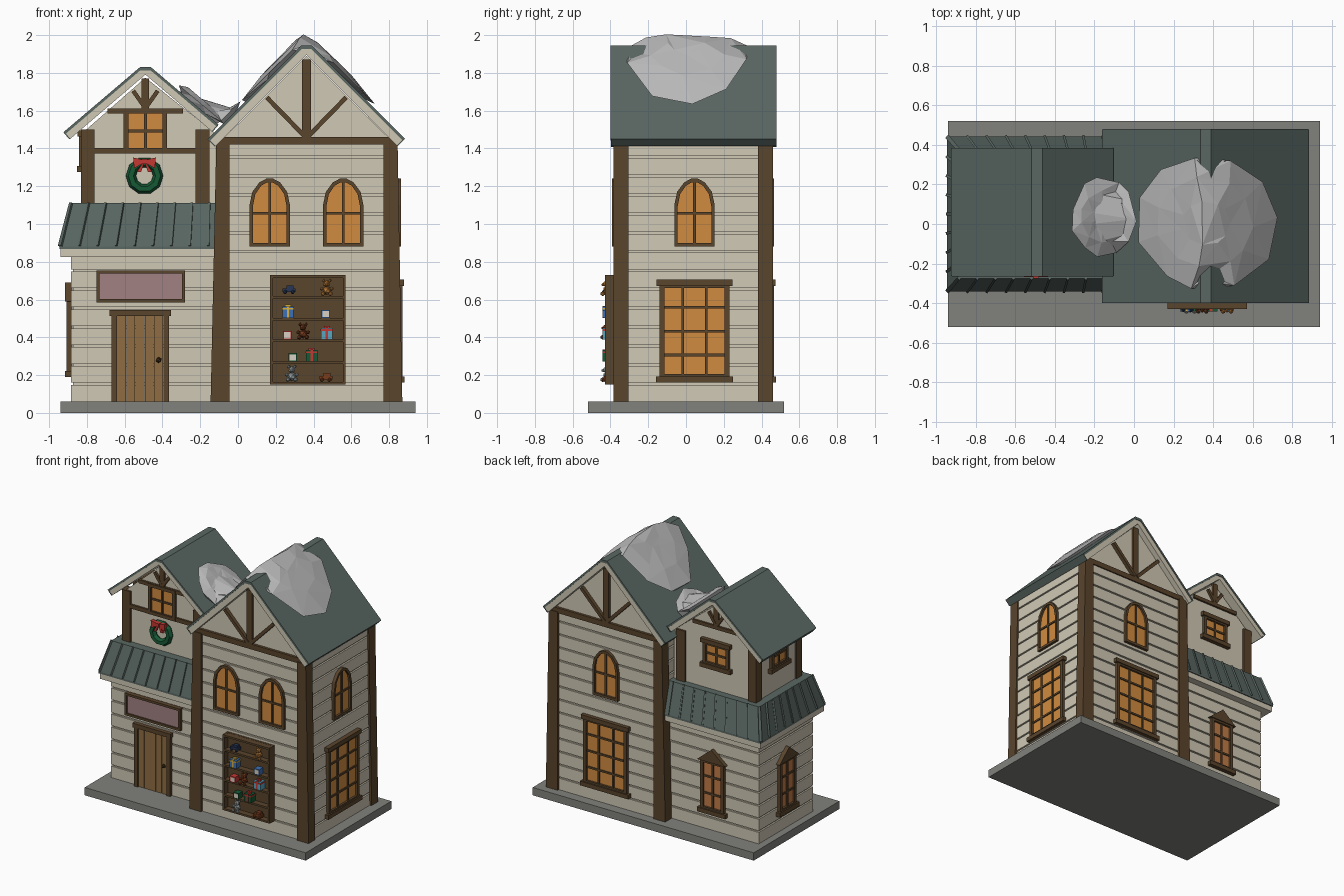
import bpy, bmesh, math, random
from mathutils import Vector, Matrix

if "Cube" in bpy.data.objects:
    bpy.data.objects.remove(bpy.data.objects["Cube"])

random.seed(4)
mats = {}
COL = dict(wall="cfc7b3", brown="5a4630", dark="46331f", roof="5a6762", glass="d08a42", rose_glass="c07a48",
           base="80807c", snow="b8b8b8", door="8f6d45", pink="a08080", green="1d5a38", red="c23a35",
           blue="3f6fb5", navy="2d3a58", tan="b5793a", bear="7a3f22", grey="9aa3a3", cream="d8cfc4",
           yellow="d8b040", sky="5aa5c0")

def mat(c):
    if c not in mats:
        m = bpy.data.materials.new(c)
        rgb = [(int(COL[c][i:i + 2], 16) / 255) ** 2.2 for i in (0, 2, 4)]
        m.diffuse_color = (*rgb, 1)
        m.use_nodes = True
        m.node_tree.nodes["Principled BSDF"].inputs["Base Color"].default_value = m.diffuse_color
        mats[c] = m
    return mats[c]

def make(name, bm, col, loc=(0, 0, 0), rot=0):
    bmesh.ops.recalc_face_normals(bm, faces=bm.faces)
    me = bpy.data.meshes.new(name)
    bm.to_mesh(me)
    bm.free()
    me.materials.append(mat(col))
    ob = bpy.data.objects.new(name, me)
    ob.location, ob.rotation_euler = loc, (0, 0, math.radians(rot))
    bpy.context.collection.objects.link(ob)
    return ob

def skin(bm, loops):
    vs = [[bm.verts.new(p) for p in l] for l in loops]
    n = len(vs[0])
    for a, b in zip(vs, vs[1:]):
        for i in range(n):
            bm.faces.new((a[i], a[(i + 1) % n], b[(i + 1) % n], b[i]))
    bm.faces.new(vs[0])
    bm.faces.new(vs[-1])

def loft(bm, rings):  # rectangles (x0, x1, y0, y1, z)
    skin(bm, [[(a, c, z), (b, c, z), (b, d, z), (a, d, z)] for a, b, c, d, z in rings])

def box(bm, x0, x1, y0, y1, z0, z1):
    loft(bm, [(x0, x1, y0, y1, z0), (x0, x1, y0, y1, z1)])

def prism(bm, pts, y0, y1):
    skin(bm, [[(x, y, z) for x, z in pts] for y in (y0, y1)])

def beam(bm, p, q, w, d):
    p, q = Vector(p), Vector(q)
    r = (q - p).to_track_quat('Z', 'Y').to_matrix().to_4x4()
    bmesh.ops.create_cube(bm, size=1, matrix=Matrix.Translation((p + q) / 2) @ r @ Matrix.Diagonal((w, d, (q - p).length, 1)))

def ball(bm, c, r):
    bmesh.ops.create_icosphere(bm, subdivisions=1, radius=r, matrix=Matrix.Translation(c))

def boxes(name, col, *bs, loc=(0, 0, 0), rot=0):
    bm = bmesh.new()
    for b in bs:
        box(bm, *b)
    return make(name, bm, col, loc, rot)

# Clapboard walls: boards separated by shallow grooves
def siding(name, x0, x1, y0, y1, z0, z1, taper):
    bm, rings, z = bmesh.new(), [], z0
    while z < z1 - 0.01:
        for zz, g in ((z, 0), (z + .088, 0), (z + .088, .012), (z + .1, .012)):
            zz = min(zz, z1)
            t = taper * (zz - z0) / (z1 - z0) + g
            rings.append((x0 + t, x1 - t, y0 + g, y1 - g, zz))
        z += .1
    loft(bm, rings)
    make(name, bm, "wall")

boxes("base_slab", "base", (-.94, .94, -.52, .52, 0, .06))
siding("tower_walls", -.13, .855, -.37, .445, .06, 1.43, .02)
siding("lower_house_walls", -.885, -.1, -.28, .38, .06, .85, 0)

# Tapered tower corner posts and gable timbers
TX, UX = .3625, -.49
bm = bmesh.new()
for y0, y1 in ((-.385, -.305), (.38, .46)):
    loft(bm, [(-.145, -.045, y0, y1, .06), (-.115, -.045, y0, y1, 1.43)])
    loft(bm, [(.77, .87, y0, y1, .06), (.77, .845, y0, y1, 1.43)])
make("tower_corner_posts", bm, "brown")
bm = bmesh.new()
prism(bm, [(-.11, 1.42), (.835, 1.42), (TX, 1.89)], -.36, .435)
make("tower_gable_wall", bm, "wall")
bm = bmesh.new()
for y in (-.365, .44):
    box(bm, -.11, .84, y - .015, y + .015, 1.42, 1.46)
    box(bm, TX - .023, TX + .023, y - .015, y + .015, 1.46, 1.87)
    for s in (-1, 1):
        beam(bm, (TX + s * .01, y, 1.465), (TX + s * .21, y, 1.67), .045, .024)
make("tower_gable_timbers", bm, "brown")

# Upper house walls, posts and timbers
bm = bmesh.new()
prism(bm, [(-.82, 1.1), (-.12, 1.1), (-.12, 1.48), (UX, 1.775), (-.82, 1.485)], -.21, .32)
make("upper_house_walls", bm, "wall")
bm = bmesh.new()
for y0, y1 in ((-.225, -.155), (.265, .335)):
    box(bm, -.83, -.76, y0, y1, 1.1, 1.5)
    box(bm, -.225, -.15, y0, y1, 1.1, 1.5)
for y in (-.212, .322):
    box(bm, -.69, -.29, y - .013, y + .013, 1.585, 1.612)
    box(bm, UX - .02, UX + .02, y - .013, y + .013, 1.61, 1.77)
    for s in (-1, 1):
        beam(bm, (UX + s * .005, y, 1.62), (UX + s * .065, y, 1.705), .03, .022)
box(bm, -.77, -.22, -.225, -.2, 1.372, 1.402)
make("upper_house_timbers", bm, "brown")

# Gable roofs: pale soffit board with a thin dark covering
def roof(name, xc, left, right, z0, slope, t, y0, y1):
    f, n = .027, Vector((slope, 1)).normalized()
    def line(d):
        e = lambda s, hw: (xc + s * (hw - d * n.x), z0 - slope * (hw - f) - d * n.y)
        h = d / n.y
        ridge = [(xc - f, z0 - h), (xc + f, z0 - h)] if d < .03 else [(xc - .002, z0 + slope * f - h), (xc + .002, z0 + slope * f - h)]
        return [e(-1, left)] + ridge + [e(1, right)]
    for part, a, b, g, col in (("covering", 0, .014, 0, "roof"), ("soffit", .014, t, .004, "wall")):
        bm = bmesh.new()
        prism(bm, line(a) + line(b)[::-1], y0 + g, y1 - g)
        make(f"{name}_{part}", bm, col)
    bm = bmesh.new()
    for s, hw in ((-1, left), (1, right)):
        p = Vector((xc + s * hw, z0 - slope * (hw - f)))
        o = Vector((s * n.x, n.y))
        along = Vector((s * n.y, -n.x)) * .006
        q = p - o * t
        prism(bm, [tuple(v) for v in (p, p + along, q + along, q)], y0 + .002, y1 - .002)
    make(f"{name}_eave_trim", bm, "roof")

roof("tower_roof", TX, .52, .517, 1.945, 1.0, .055, -.40, .48)
roof("upper_house_roof", UX, .43, .383, 1.832, .85, .05, -.265, .385)

# Skirt roof with standing seams
boxes("skirt_fascia", "wall", (-.94, -.11, -.335, .435, .825, .872))
bm = bmesh.new()
loft(bm, [(-.945, -.11, -.342, .442, .868), (-.945, -.11, -.342, .442, .882), (-.885, -.11, -.275, .375, 1.11)])
make("skirt_roof", bm, "roof")
bm = bmesh.new()
for i in range(9):
    t = i / 8
    xb, xt = -.938 + .78 * t, -.882 + .73 * t
    beam(bm, (xb, -.342, .884), (xt, -.275, 1.112), .012, .014)
    beam(bm, (xb, .442, .884), (xt, .375, 1.112), .012, .014)
    beam(bm, (-.945, -.336 + .772 * t, .884), (-.885, -.272 + .644 * t, 1.112), .014, .012)
make("skirt_seams", bm, "roof")

# Rectangular windows, built facing -y then turned to their wall
def window(name, loc, rot, w, h, cols, rows, glass="glass", top="lintel", bw=.025):
    a = w / 2
    bm = bmesh.new()
    for s in (-1, 1):
        x = s * (a - bw / 2)
        box(bm, x - bw / 2, x + bw / 2, -.022, .01, 0, h)
    box(bm, -a, a, -.022, .01, h - bw, h)
    box(bm, -a, a, -.022, .01, 0, bw)
    for i in range(1, cols):
        x = -a + w * i / cols
        box(bm, x - .007, x + .007, -.015, .01, bw, h - bw)
    for i in range(1, rows):
        z = h * i / rows
        box(bm, -a + bw, a - bw, -.014, .01, z - .007, z + .007)
    if top != "plain":
        box(bm, -a - .02, a + .02, -.032, .01, -.02, .012)
    if top == "lintel":
        box(bm, -a - .015, a + .015, -.03, .01, h - .012, h + .02)
    if top == "pediment":
        prism(bm, [(-a - .02, h - .01), (a + .02, h - .01), (0, h + .09)], -.03, .01)
    make(name + "_frame", bm, "brown", loc, rot)
    boxes(name + "_glass", glass, (-a + .01, a - .01, -.006, .008, .01, h - .01), loc=loc, rot=rot)

window("tower_right_large_window", (.85, .045, .18), 90, .37, .505, 3, 4)
window("tower_back_large_window", (TX, .445, .18), 180, .37, .505, 3, 4)
window("lower_back_window", (-.5, .38, .21), 180, .2, .39, 2, 3, "rose_glass", "pediment")
window("lower_left_window", (-.885, .05, .21), -90, .2, .39, 2, 3, "rose_glass", "pediment")
window("upper_back_window", (UX, .32, 1.295), 180, .22, .18, 2, 2)
window("upper_left_window", (-.82, .055, 1.295), -90, .2, .18, 2, 2)
window("upper_front_window", (UX, -.21, 1.375), 0, .23, .235, 2, 2, "glass", "plain")

# Arched windows
def arched(name, loc, rot):
    half = [(.107, 0), (.107, .22), (.092, .29), (.055, .34), (.018, .36)]
    outer = half + [(-x, z) for x, z in half[::-1]]
    inner = [(x * .83, .18 + (z - .18) * .89) for x, z in outer]
    bm = bmesh.new()
    loops = [[bm.verts.new((x, y, z)) for x, z in p] for p, y in
             ((outer, .01), (outer, -.022), (inner, -.022), (inner, .01))]
    for a, b in zip(loops, loops[1:] + loops[:1]):
        for i in range(10):
            bm.faces.new((a[i], a[i - 1], b[i - 1], b[i]))
    box(bm, -.007, .007, -.015, .01, .015, .345)
    box(bm, -.095, .095, -.014, .01, .17, .184)
    make(name + "_frame", bm, "brown", loc, rot)
    bm = bmesh.new()
    prism(bm, [(x * 1.05, z) for x, z in inner], -.006, .008)
    make(name + "_glass", bm, "glass", loc, rot)

arched("tower_front_arch_left", (.168, -.37, .88), 0)
arched("tower_front_arch_right", (.557, -.37, .88), 0)
arched("tower_right_arch", (.84, .045, .88), 90)
arched("tower_back_arch", (TX, .445, .88), 180)

# Door and sign
boxes("door_frame", "brown", (-.67, -.64, -.305, -.27, .06, .52), (-.395, -.365, -.305, -.27, .06, .52),
      (-.68, -.355, -.312, -.27, .513, .545))
boxes("door_planks", "door", *[(-.64 + .049 * i, -.594 + .049 * i, -.292, -.27, .06, .515) for i in range(5)])
bm = bmesh.new()
ball(bm, (-.42, -.305, .28), .016)
make("door_knob", bm, "dark")
boxes("sign_frame", "brown", (-.75, -.28, -.305, -.27, .585, .602), (-.75, -.28, -.305, -.27, .738, .755),
      (-.75, -.733, -.305, -.27, .6, .74), (-.297, -.28, -.305, -.27, .6, .74))
boxes("sign_panel", "pink", (-.735, -.295, -.294, -.27, .6, .74))

# Wreath with bow
bpy.ops.mesh.primitive_torus_add(major_segments=10, minor_segments=6, major_radius=.072, minor_radius=.027,
                                 location=(UX - .005, -.225, 1.255), rotation=(math.pi / 2, 0, 0))
bpy.context.object.name = "wreath"
bpy.context.object.data.materials.append(mat("green"))
bm = bmesh.new()
for s in (-1, 1):
    x = UX - .005
    prism(bm, [(x, 1.325), (x + s * .055, 1.295), (x + s * .06, 1.352), (x, 1.338)], -.268, -.24)
    prism(bm, [(x, 1.33), (x + s * .012, 1.32), (x + s * .042, 1.275), (x + s * .018, 1.275)], -.262, -.245)
box(bm, x - .013, x + .013, -.275, -.24, 1.317, 1.345)
make("wreath_bow", bm, "red")

# Toy shelf
SZ = [.15, .258, .375, .488, .605, .715]
boxes("toy_shelf", "brown", (.17, .57, -.385, -.36, .15, .73), (.17, .185, -.43, -.36, .15, .73),
      (.555, .57, -.43, -.36, .15, .73), *[(.172, .568, -.43, -.36, z, z + .014) for z in SZ])
TY = -.415

def bear(name, x, z, col):
    bm = bmesh.new()
    ball(bm, (x, TY, z + .03), .025)
    ball(bm, (x, TY - .005, z + .064), .02)
    ball(bm, (x, TY - .024, z + .06), .009)
    for s in (-1, 1):
        ball(bm, (x + s * .016, TY, z + .08), .009)
        ball(bm, (x + s * .026, TY - .012, z + .038), .011)
        ball(bm, (x + s * .02, TY - .026, z + .012), .013)
    make(name, bm, col)

def gift(name, x, z, col, ribbon, w=.03, h=.06):
    boxes(name, col, (x - w, x + w, TY - .026, TY + .026, z, z + h))
    boxes(name + "_ribbon", ribbon, (x - .006, x + .006, TY - .028, TY + .028, z, z + h + .003),
          (x - w - .002, x + w + .002, TY - .028, TY + .028, z + h * .75, z + h * .9),
          (x - .016, x + .016, TY - .008, TY + .008, z + h, z + h + .012))

def block(name, x, z, col):
    boxes(name, col, (x - .023, x + .023, TY - .024, TY + .022, z, z + .044))
    boxes(name + "_face", "cream", (x - .017, x + .017, TY - .026, TY, z + .006, z + .038))

def car(name, x, z, col):
    bm = bmesh.new()
    box(bm, x - .034, x + .034, TY - .018, TY + .018, z + .012, z + .03)
    box(bm, x - .012, x + .024, TY - .014, TY + .014, z + .03, z + .046)
    for dx in (-.02, .02):
        for dy in (-.02, .02):
            ball(bm, (x + dx, TY + dy, z + .011), .012)
    make(name, bm, col)

R = [z + .014 for z in SZ]
car("toy_car_blue", .27, R[4] + .01, "navy")
bear("tan_bear", .47, R[4], "tan")
gift("blue_gift", .265, R[3], "blue", "yellow")
block("blue_block", .465, R[3], "blue")
block("red_block", .26, R[2], "red")
bear("brown_bear", .345, R[2], "bear")
gift("sky_gift", .47, R[2], "sky", "red")
block("green_block", .29, R[1], "green")
gift("green_gift", .39, R[1], "green", "red")
bear("grey_bear", .285, R[0], "grey")
car("toy_car_red", .465, R[0], "bear")

# Faceted snow patches draped over the roofs
def surface(x):
    return max(1.945 - max(0, abs(x - TX) - .027), 1.832 - .85 * max(0, abs(x - UX) - .027) if x < -.1 else 0)

def snow(name, cx, cy, rx, ry, t):
    n, loops = 11, []
    for r, h in ((.9, .0), (1, .5), (.68, .95), (.34, 1)):
        loop = []
        for i in range(n):
            a = 2 * math.pi * (i + random.uniform(-.2, .2)) / n
            k = r * random.uniform(.94, 1.03)
            x = cx + rx * k * math.cos(a)
            loop.append((x, cy + ry * k * math.sin(a), surface(x) + t * h * random.uniform(.85, 1.1)))
        loops.append(loop)
    bm = bmesh.new()
    skin(bm, loops)
    bmesh.ops.triangulate(bm, faces=bm.faces)
    make(name, bm, "snow")

snow("tower_snow", .365, .005, .365, .34, .055)
snow("valley_snow", -.155, .035, .165, .2, .06)
